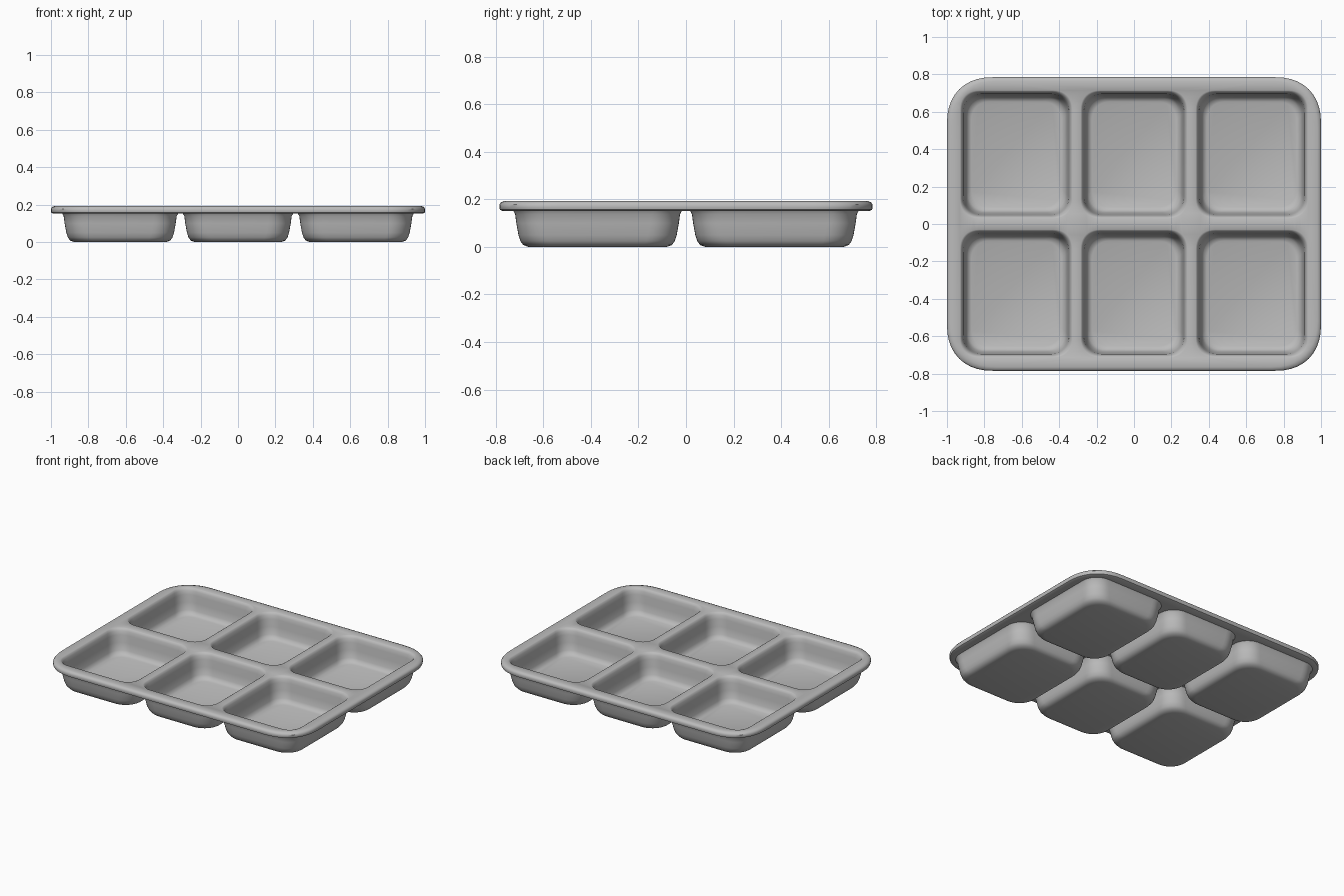
import bpy, bmesh, math

if "Cube" in bpy.data.objects:
    bpy.data.objects.remove(bpy.data.objects["Cube"])

grey = bpy.data.materials.new("matte_grey")
grey.use_nodes = True
COLOUR = (0.5, 0.5, 0.5, 1)
grey.diffuse_color = COLOUR
grey.node_tree.nodes["Principled BSDF"].inputs["Base Color"].default_value = COLOUR

TOP, UNDER = 0.193, 0.152      # rim slab
STEPS = 10                     # segments per rounded corner
bm = bmesh.new()


def ring(cx, cy, hw, hh, radius, z, power=2.0):
    """Closed loop of vertices around a rounded rectangle."""
    verts = []
    for k, (sx, sy) in enumerate([(1, 1), (-1, 1), (-1, -1), (1, -1)]):
        for i in range(STEPS + 1):
            a = math.pi / 2 * (k + i / STEPS)
            c, s = abs(math.cos(a)) ** (2 / power), abs(math.sin(a)) ** (2 / power)
            verts.append(bm.verts.new((cx + sx * (hw - radius + radius * c),
                                       cy + sy * (hh - radius + radius * s), z)))
    return verts


def loft(cx, cy, hw, hh, radius, profile, power=2.0):
    """Skin a stack of rings; the profile lists (inset, height)."""
    rings = [ring(cx, cy, hw - d, hh - d, radius, z, power) for d, z in profile]
    for a, b in zip(rings, rings[1:]):
        for i in range(len(a)):
            j = (i + 1) % len(a)
            bm.faces.new((a[i], a[j], b[j], b[i]))
    return rings


def loop_edges(verts):
    pairs = zip(verts, verts[1:] + verts[:1])
    return [bm.edges.get(p) or bm.edges.new(p) for p in pairs]


# Rounded outer edge of the rim
rim = loft(0, 0, 1.0, 0.785, 0.25,
           [(0.012, UNDER), (0.002, 0.157), (0, 0.165), (0, 0.178),
            (0.006, 0.188), (0.02, TOP)], 2.3)
under_edges, top_edges = loop_edges(rim[0]), loop_edges(rim[-1])

# Six compartments, each with an inner basin and an outer shell
INNER = [(0, TOP), (0.006, 0.189), (0.013, 0.176), (0.018, 0.15), (0.023, 0.1),
         (0.032, 0.05), (0.042, 0.03), (0.06, 0.02)]
OUTER = [(0, UNDER), (0.008, 0.138), (0.013, 0.1), (0.022, 0.05),
         (0.03, 0.025), (0.042, 0.008), (0.065, 0)]
for cx, hw in ((-0.63, 0.31), (0, 0.295), (0.63, 0.31)):
    for cy in (-0.372, 0.372):
        basin = loft(cx, cy, hw - 0.01, 0.342, 0.1, INNER, 2.2)
        shell = loft(cx, cy, hw, 0.355, 0.12, OUTER, 2.1)
        bm.faces.new(basin[-1])
        bm.faces.new(shell[-1])
        top_edges += loop_edges(basin[0])
        under_edges += loop_edges(shell[0])

# Flat deck and underside around the compartments
for edges, normal in ((top_edges, (0, 0, 1)), (under_edges, (0, 0, -1))):
    bmesh.ops.triangle_fill(bm, edges=edges, use_beauty=True, normal=normal)
bmesh.ops.recalc_face_normals(bm, faces=bm.faces)

mesh = bpy.data.meshes.new("compartment_tray")
bm.to_mesh(mesh)
bm.free()
mesh.materials.append(grey)
tray = bpy.data.objects.new("compartment_tray", mesh)
bpy.context.collection.objects.link(tray)
bpy.context.view_layer.objects.active = tray
tray.select_set(True)
bpy.ops.object.shade_smooth_by_angle(angle=math.radians(40))
